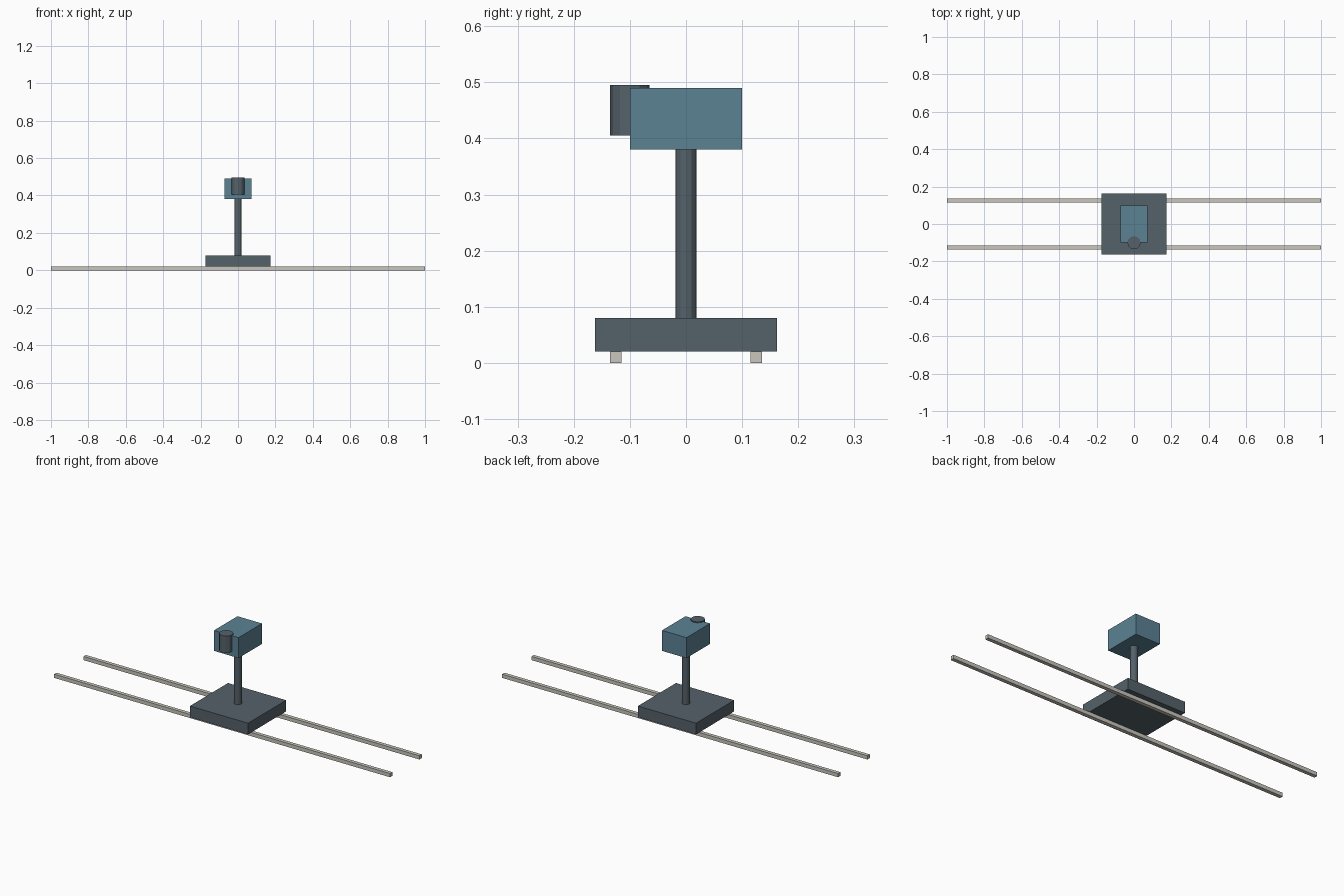
import bpy
import math

cube = bpy.data.objects.get("Cube")
if cube:
    bpy.data.objects.remove(cube, do_unlink=True)


def material(name, rgb):
    mat = bpy.data.materials.new(name)
    mat.use_nodes = True
    color = (*rgb, 1.0)
    mat.diffuse_color = color
    mat.node_tree.nodes["Principled BSDF"].inputs["Base Color"].default_value = color
    return mat


def finish(name, mat):
    obj = bpy.context.object
    obj.name = obj.data.name = name
    obj.data.materials.append(mat)
    return obj


def box(name, mat, size, x, y, bottom):
    bpy.ops.mesh.primitive_cube_add(size=1, location=(x, y, bottom + size[2] / 2))
    obj = finish(name, mat)
    obj.scale = size
    bpy.ops.object.transform_apply(location=False, rotation=False, scale=True)
    return obj


def cylinder(name, mat, radius, x, y, bottom, top):
    bpy.ops.mesh.primitive_cylinder_add(
        vertices=12, radius=radius, depth=top - bottom,
        location=(x, y, (bottom + top) / 2))
    return finish(name, mat)


slate = material("slate grey", (0.09, 0.122, 0.144))
blue = material("steel blue", (0.107, 0.223, 0.296))
pale = material("pale grey", (0.578, 0.565, 0.51))

# Pair of long rails
for side, label in ((-1, "front"), (1, "back")):
    box(label + "_rail", pale, (2, 0.02, 0.02), 0, side * 0.125, 0)

# Sliding carriage and its post
box("carriage", slate, (0.346, 0.324, 0.06), 0, 0, 0.02)
cylinder("post", slate, 0.019, 0, 0, 0.08, 0.38)

# Head with an upright barrel set into its front face
box("head", blue, (0.146, 0.2, 0.11), 0, 0, 0.38)
cylinder("barrel", slate, 0.035, 0, -0.1, 0.405, 0.495)
